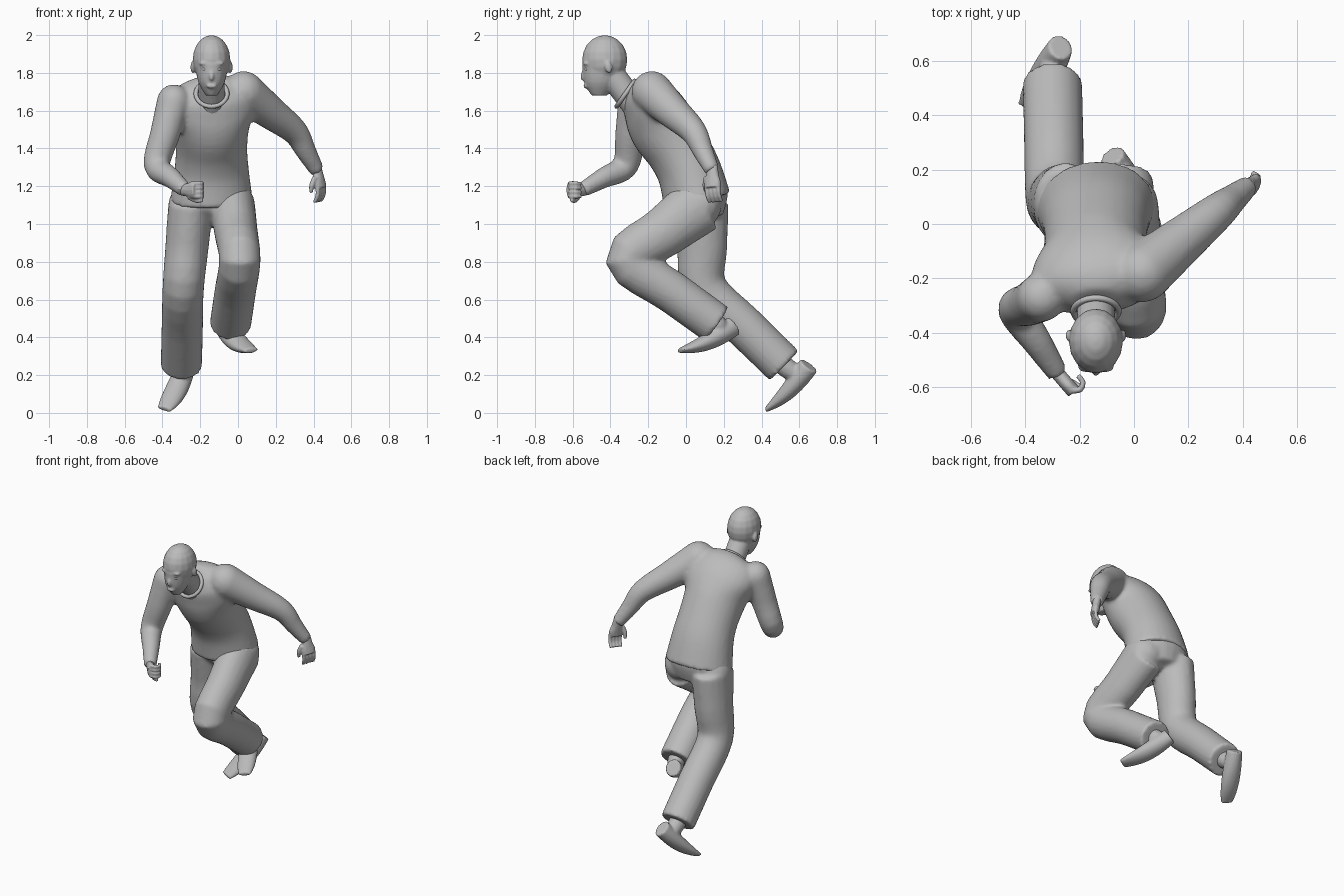
import bpy, bmesh, math
from mathutils import Vector, Matrix

if "Cube" in bpy.data.objects:
    bpy.data.objects.remove(bpy.data.objects["Cube"])

COLOUR = (0.5, 0.5, 0.5, 1)
grey = bpy.data.materials.new("plain grey")
grey.use_nodes = True
grey.diffuse_color = COLOUR
grey.node_tree.nodes["Principled BSDF"].inputs["Base Color"].default_value = COLOUR

MIDDLE = -0.14  # x of the spine and the head


def resample(stations, steps):
    """Smooth curve through stations of x, y, z, half width, half depth."""
    points = [Vector(s) for s in stations]
    points = [points[0]] + points + [points[-1]]
    curve = []
    for before, start, end, after in zip(points, points[1:], points[2:], points[3:]):
        leave, arrive = (end - before) / 2, (after - start) / 2
        for i in range(steps):
            t = i / steps
            blend = t * t * (3 - 2 * t)
            curve.append(start * (1 - blend) + end * blend
                         + leave * t * (1 - t) ** 2 - arrive * t * t * (1 - t))
    return curve + [points[-1]]


def add_loft(bm, stations, width_axis=(1, 0, 0), normal=None, sides=20, steps=4):
    """Elliptic tube with closed ends."""
    curve = resample(stations, steps)
    rings = []
    for i, station in enumerate(curve):
        previous, following = curve[max(i - 1, 0)], curve[min(i + 1, len(curve) - 1)]
        tangent = Vector(normal or (following - previous)[:3]).normalized()
        across = Vector(width_axis)
        across = (across - tangent * across.dot(tangent)).normalized()
        deep = tangent.cross(across)
        ring = []
        for k in range(sides):
            angle = math.tau * k / sides
            offset = across * station[3] * math.cos(angle) + deep * station[4] * math.sin(angle)
            ring.append(bm.verts.new(Vector(station[:3]) + offset))
        rings.append(ring)
    faces = [bm.faces.new(rings[0][::-1]), bm.faces.new(rings[-1])]
    for low, high in zip(rings, rings[1:]):
        for k in range(sides):
            following = (k + 1) % sides
            faces.append(bm.faces.new((low[k], low[following], high[following], high[k])))
    bmesh.ops.recalc_face_normals(bm, faces=faces)


def add_tube(bm, points, radii, **options):
    add_loft(bm, [(*p, r, r) for p, r in zip(points, radii)], **options)


def add_column(bm, rows, **options):
    """Loft on the middle plane, from rows of y, z, half width, half depth."""
    add_loft(bm, [(MIDDLE, *row) for row in rows], **options)


def add_ball(bm, centre, size, turn=0):
    matrix = (Matrix.Translation(centre) @ Matrix.Rotation(turn, 4, 'X')
              @ Matrix.Diagonal((*size, 1)))
    bmesh.ops.create_uvsphere(bm, u_segments=16, v_segments=10, radius=1, matrix=matrix)


def add_limb(bm, joints, radii, depth=0):
    """Two straight segments with a bend; the upper one may be deeper than wide."""
    top, bend, end = joints
    path = [top, top.lerp(bend, 0.5), bend, bend.lerp(end, 0.5), end]
    a, b, c = radii
    stations = []
    for i, (point, r) in enumerate(zip(path, (a, (a + b) / 2, b, (b + c) / 2, c))):
        stations.append((*point, r, r * (1 + depth * (1 - i / 4) ** 2)))
    add_loft(bm, stations)
    add_ball(bm, top, (a, a, a))


def finish(name, bm, voxel, relax):
    """Fuse the overlapping pieces into one smooth skin."""
    mesh = bpy.data.meshes.new(name)
    bm.to_mesh(mesh)
    bm.free()
    mesh.materials.append(grey)
    part = bpy.data.objects.new(name, mesh)
    bpy.context.collection.objects.link(part)
    fuse = part.modifiers.new("fuse", 'REMESH')
    fuse.mode, fuse.voxel_size, fuse.use_smooth_shade = 'VOXEL', voxel, True
    soften = part.modifiers.new("soften", 'SMOOTH')
    soften.factor, soften.iterations = 0.5, relax


# Joints of the running pose
left_arm = [Vector(p) for p in ((.03, -.18, 1.7), (.3, .04, 1.49), (.42, .14, 1.28))]
right_arm = [Vector(p) for p in ((-.34, -.27, 1.65), (-.43, -.32, 1.31), (-.28, -.55, 1.18))]
left_leg = [Vector(p) for p in ((-.03, .07, 1.1), (.01, -.31, .81), (-.04, .16, .47))]
right_leg = [Vector(p) for p in ((-.25, .07, 1.1), (-.29, .1, .66), (-.3, .52, .25))]

# Shirt: leaning torso fused with both sleeves
bm = bmesh.new()
add_column(bm, [(.06, 1.12, .22, .18), (.02, 1.27, .2, .17), (-.04, 1.39, .19, .17),
                (-.12, 1.51, .2, .18), (-.18, 1.62, .24, .16), (-.24, 1.7, .21, .12),
                (-.28, 1.74, .09, .06)], width_axis=(1, .1, .1), sides=28)
add_limb(bm, left_arm, (.11, .07, .04))
add_limb(bm, right_arm, (.09, .07, .04))
finish("shirt", bm, .013, 6)

# Trousers: pelvis fused with two bent legs
bm = bmesh.new()
add_column(bm, [(.04, 1.2, .18, .15), (.07, 1.12, .2, .16), (.1, 1.02, .13, .1)])
for leg in (left_leg, right_leg):
    add_limb(bm, leg, (.12, .11, .11), depth=.3)
finish("trousers", bm, .013, 5)

# Head: skull, jaw, neck, nose, lips, and paired ears and brows
bm = bmesh.new()
add_ball(bm, (MIDDLE, -.43, 1.87), (.1, .12, .13))
add_column(bm, [(-.46, 1.68, .03, .04), (-.45, 1.75, .07, .09), (-.44, 1.85, .09, .11)],
           normal=(0, 0, 1))
add_tube(bm, [(MIDDLE, -.25, 1.6), (MIDDLE, -.4, 1.8)], (.07, .07))
add_ball(bm, (MIDDLE, -.54, 1.79), (.014, .018, .034), -.3)
add_ball(bm, (MIDDLE, -.53, 1.73), (.03, .014, .012))
for side in (-1, 1):
    add_ball(bm, (MIDDLE + side * .1, -.41, 1.83), (.012, .02, .033), .2)
    add_ball(bm, (MIDDLE + side * .037, -.525, 1.85), (.03, .022, .011))
finish("head", bm, .007, 4)

# Eyes
bm = bmesh.new()
for side in (-1, 1):
    add_ball(bm, (MIDDLE + side * .037, -.523, 1.82), (.016, .016, .012))
finish("eyes", bm, .004, 1)

# Neckline band, tilted forward
bpy.ops.mesh.primitive_torus_add(major_segments=32, minor_segments=8, major_radius=.083,
                                 minor_radius=.012, location=(MIDDLE, -.32, 1.69),
                                 rotation=(math.radians(55), 0, 0))
collar = bpy.context.object
collar.name = "collar"
collar.data.materials.append(grey)
collar.data.shade_smooth()


def build_hand(name, wrist, along, spread, curls):
    """Palm, four fingers bending towards the palm side, and a thumb."""
    along, spread = Vector(along).normalized(), Vector(spread)
    spread = (spread - along * spread.dot(along)).normalized()
    inward = along.cross(spread)
    bm = bmesh.new()
    add_loft(bm, [(*(wrist + along * reach), width, .026) for reach, width in
                  ((-.03, .03), (.02, .036), (.06, .048), (.09, .045))],
             width_axis=spread, sides=12)
    for k in range(4):
        path = [wrist + along * .08 + spread * (k - 1.5) * .023]
        angle = 0
        for curl in curls:
            angle += curl
            step = along * math.cos(angle) + inward * math.sin(angle)
            path.append(path[-1] + step * .03)
        add_tube(bm, path, (.013, .012, .011, .01), width_axis=spread, sides=8, steps=2)
    root = wrist + along * .03 + spread * .035
    joint = root + along * .04 + spread * .02 + inward * .02
    tip = joint + along * .035 + inward * .012
    add_tube(bm, (root, joint, tip), (.016, .015, .009), width_axis=inward, sides=8, steps=2)
    finish(name, bm, .005, 2)


# An open left hand and a right fist
build_hand("left_hand", left_arm[-1], (.2, 0, -1), (-.5, -.9, 0), (.1, .3, .4))
# The thumb side of the fist points up, so its fingers close towards the body
build_hand("right_hand", right_arm[-1], (-.65, .75, 0) and (.65, -.75, 0), (0, 0, -1), (.9, 1.2, 1))


def build_shoe(name, leg, heel, toe):
    """Tapered loft from heel to toe with an ankle shaft inside the trouser leg."""
    heel, toe = Vector(heel), Vector(toe)
    bm = bmesh.new()
    stations = []
    for i in range(6):
        t = i / 5
        centre = heel.lerp(toe, t) - Vector((0, 0, .02 * math.sin(math.pi * t)))
        width = .06 * math.sqrt(math.sin(math.pi * (.2 + .65 * t)))
        stations.append((*centre, width, .055 * (1 - .75 * t * t)))
    add_loft(bm, stations, sides=16)
    shaft = (leg[2].lerp(leg[1], .2), leg[2], heel.lerp(toe, .25))
    add_tube(bm, shaft, (.05, .055, .045), sides=14)
    finish(name, bm, .008, 3)


build_shoe("left_shoe", left_leg, (-.08, .25, .46), (.07, -.03, .33))
build_shoe("right_shoe", right_leg, (-.27, .65, .25), (-.39, .43, .02))
